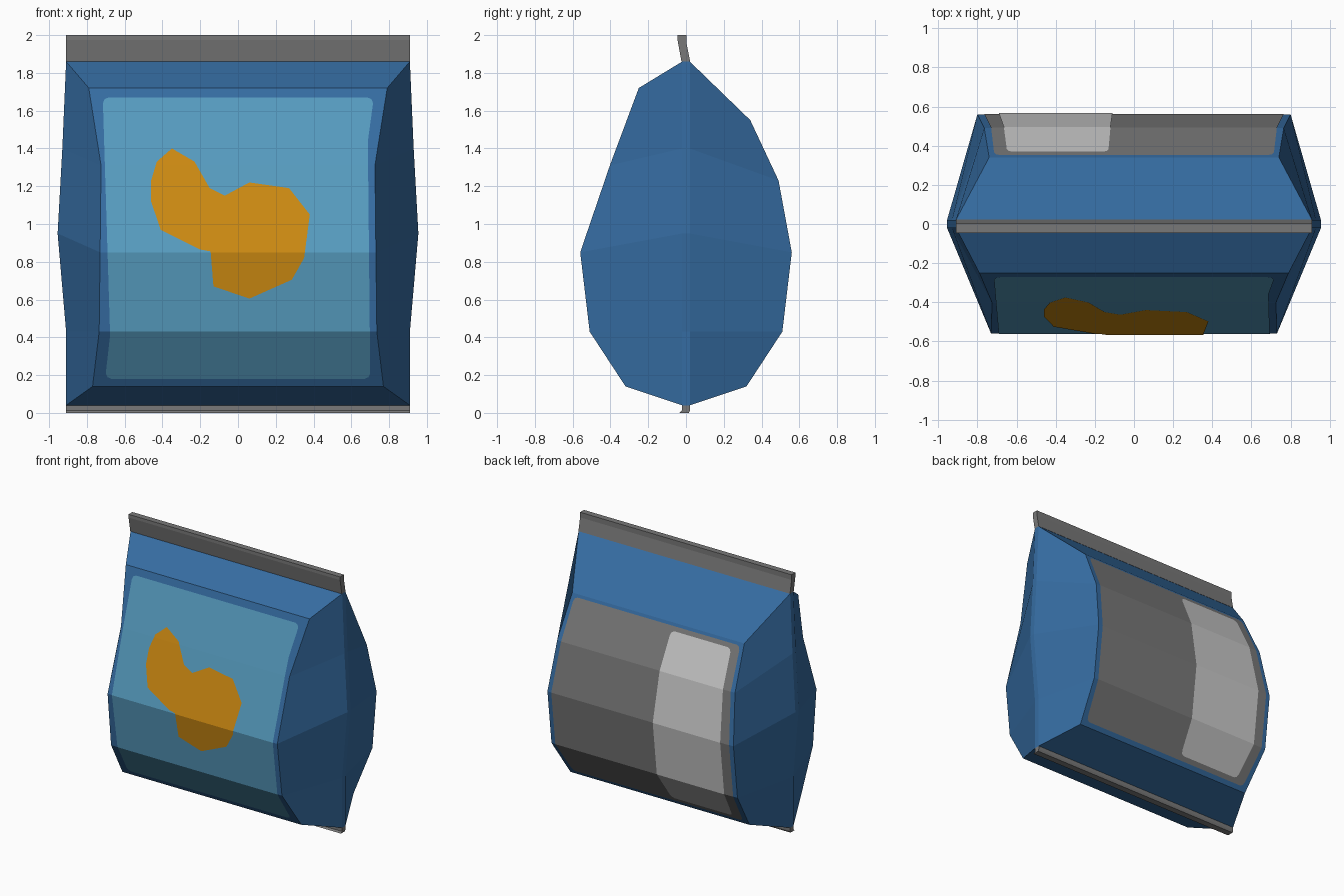
import bpy, bmesh
from mathutils import Vector

if "Cube" in bpy.data.objects:
    bpy.data.objects.remove(bpy.data.objects["Cube"])


def mat(name, rgb):
    m = bpy.data.materials.new(name)
    m.diffuse_color = (*rgb, 1)
    m.use_nodes = True
    m.node_tree.nodes["Principled BSDF"].inputs["Base Color"].default_value = m.diffuse_color
    return m


BLUE = mat("blue foil", (0.036, 0.15, 0.36))
SKY = mat("light blue print", (0.093, 0.33, 0.52))
ORANGE = mat("orange print", (0.60, 0.25, 0.006))
GREY = mat("grey", (0.19, 0.19, 0.19))
WHITE = mat("pale grey", (0.58, 0.58, 0.58))


def finish(name, bm, material):
    bmesh.ops.recalc_face_normals(bm, faces=bm.faces)
    me = bpy.data.meshes.new(name)
    bm.to_mesh(me)
    bm.free()
    me.materials.append(material)
    ob = bpy.data.objects.new(name, me)
    bpy.context.collection.objects.link(ob)


# panel profiles from top to bottom: (half width, y, z)
FRONT = [(0.91, -0.02, 1.86), (0.79, -0.25, 1.72), (0.725, -0.403, 1.31), (0.73, -0.56, 0.85),
         (0.735, -0.51, 0.43), (0.77, -0.32, 0.14), (0.91, -0.02, 0.04)]
BACK = [(0.91, 0.02, 1.86), (0.74, 0.34, 1.55), (0.765, 0.49, 1.23), (0.80, 0.56, 0.85),
        (0.80, 0.51, 0.43), (0.77, 0.32, 0.14), (0.91, 0.02, 0.04)]
# side crease: (half width, z)
SIDE = [(0.91, 1.86), (0.93, 1.40), (0.955, 0.95), (0.91, 0.43), (0.91, 0.04)]

# bag body
bm = bmesh.new()


def face(*pts):
    bm.faces.new([bm.verts.new(p) for p in pts])


for prof in (FRONT, BACK):
    y0 = prof[0][1]
    for (w, y, z), (w2, y2, z2) in zip(prof, prof[1:]):
        face((-w, y, z), (w, y, z), (w2, y2, z2), (-w2, y2, z2))
    for s in (-1, 1):
        crease = [(s * w, y0, z) for w, z in SIDE]
        edge = [(s * w, y, z) for w, y, z in prof[1:6]]
        for i in range(4):
            face(crease[i], edge[i], edge[i + 1], crease[i + 1])
for s in (-1, 1):
    for (w, z), (w2, z2) in zip(SIDE, SIDE[1:]):
        face((s * w, -0.02, z), (s * w, 0.02, z), (s * w2, 0.02, z2), (s * w2, -0.02, z2))
for z in (1.86, 0.04):
    face((-0.91, -0.02, z), (0.91, -0.02, z), (0.91, 0.02, z), (-0.91, 0.02, z))
bmesh.ops.remove_doubles(bm, verts=bm.verts, dist=1e-4)
finish("bag_body", bm, BLUE)


# crimped seals, extruded across the width
def seal(name, prof):
    b = bmesh.new()
    f = b.faces.new([b.verts.new((-0.91, y, z)) for y, z in prof])
    r = bmesh.ops.extrude_face_region(b, geom=[f], use_keep_orig=True)
    for v in r["geom"]:
        if isinstance(v, bmesh.types.BMVert):
            v.co.x = 0.91
    finish(name, b, GREY)


seal("top_seal", [(-0.024, 1.86), (0.022, 1.86), (0.002, 1.96), (0.002, 2.0),
                  (-0.045, 2.0), (-0.045, 1.975)])
seal("bottom_seal", [(-0.022, 0.04), (0.022, 0.04), (0.022, 0.015), (0.015, 0),
                     (-0.035, 0), (-0.022, 0.012)])


def surface_y(prof, z):
    for (_, y, a), (_, y2, b) in zip(prof, prof[1:]):
        if b - 1e-6 <= z <= a + 1e-6:
            return y + (y2 - y) * (a - z) / (a - b)


# printed areas: flat outline folded over the panel surface
def decal(name, outline, prof, lift, material):
    b = bmesh.new()
    b.faces.new([b.verts.new((x, 0, z)) for x, z in outline])
    bmesh.ops.triangulate(b, faces=b.faces[:])
    for _, _, z in prof[1:6]:
        bmesh.ops.bisect_plane(b, geom=b.verts[:] + b.edges[:] + b.faces[:],
                               plane_co=Vector((0, 0, z)), plane_no=Vector((0, 0, 1)))
    side = 1 if prof is BACK else -1
    for v in b.verts:
        v.co.y = surface_y(prof, v.co.z) + side * lift
    b.normal_update()
    finish(name, b, material)
    # face the print outwards
    me = bpy.data.objects[name].data
    if me.polygons[0].normal.y * side < 0:
        me.flip_normals()


# outline with clipped corners from rows of (left x, right x, z)
def rows_outline(rows, c=0.03):
    def clip(x, d, z, dz):
        return [(x + d * c, z), (x + d * c * 0.3, z + dz * c * 0.3), (x, z + dz * c)]
    (l, r, t), (l2, r2, b) = rows[0], rows[-1]
    mid = rows[1:-1]
    return (clip(l, 1, t, -1) + [(q[0], q[2]) for q in mid] + clip(l2, 1, b, 1)[::-1]
            + clip(r2, -1, b, 1) + [(q[1], q[2]) for q in mid[::-1]] + clip(r, -1, t, -1)[::-1])


decal("front_print", rows_outline([(-0.715, 0.715, 1.67), (-0.67, 0.67, 1.31), (-0.67, 0.67, 0.85),
                                   (-0.675, 0.675, 0.43), (-0.70, 0.70, 0.18)]), FRONT, 0.003, SKY)
decal("back_print", rows_outline([(-0.715, 0.715, 1.53), (-0.73, 0.73, 1.23), (-0.765, 0.765, 0.85),
                                  (-0.765, 0.765, 0.43), (-0.735, 0.735, 0.17)]), BACK, 0.003, GREY)
decal("back_label", rows_outline([(-0.65, -0.13, 1.50), (-0.665, -0.12, 1.23), (-0.69, -0.11, 0.85),
                                  (-0.69, -0.11, 0.43), (-0.66, -0.13, 0.20)]), BACK, 0.006, WHITE)
decal("front_blob", [(-0.35, 1.40), (-0.43, 1.33), (-0.46, 1.23), (-0.46, 1.12), (-0.41, 0.97),
                     (-0.20, 0.865), (-0.145, 0.855), (-0.13, 0.67), (0.06, 0.605), (0.285, 0.705),
                     (0.35, 0.82), (0.38, 1.05), (0.27, 1.19), (0.06, 1.22), (-0.07, 1.15),
                     (-0.15, 1.19), (-0.23, 1.33)], FRONT, 0.006, ORANGE)
